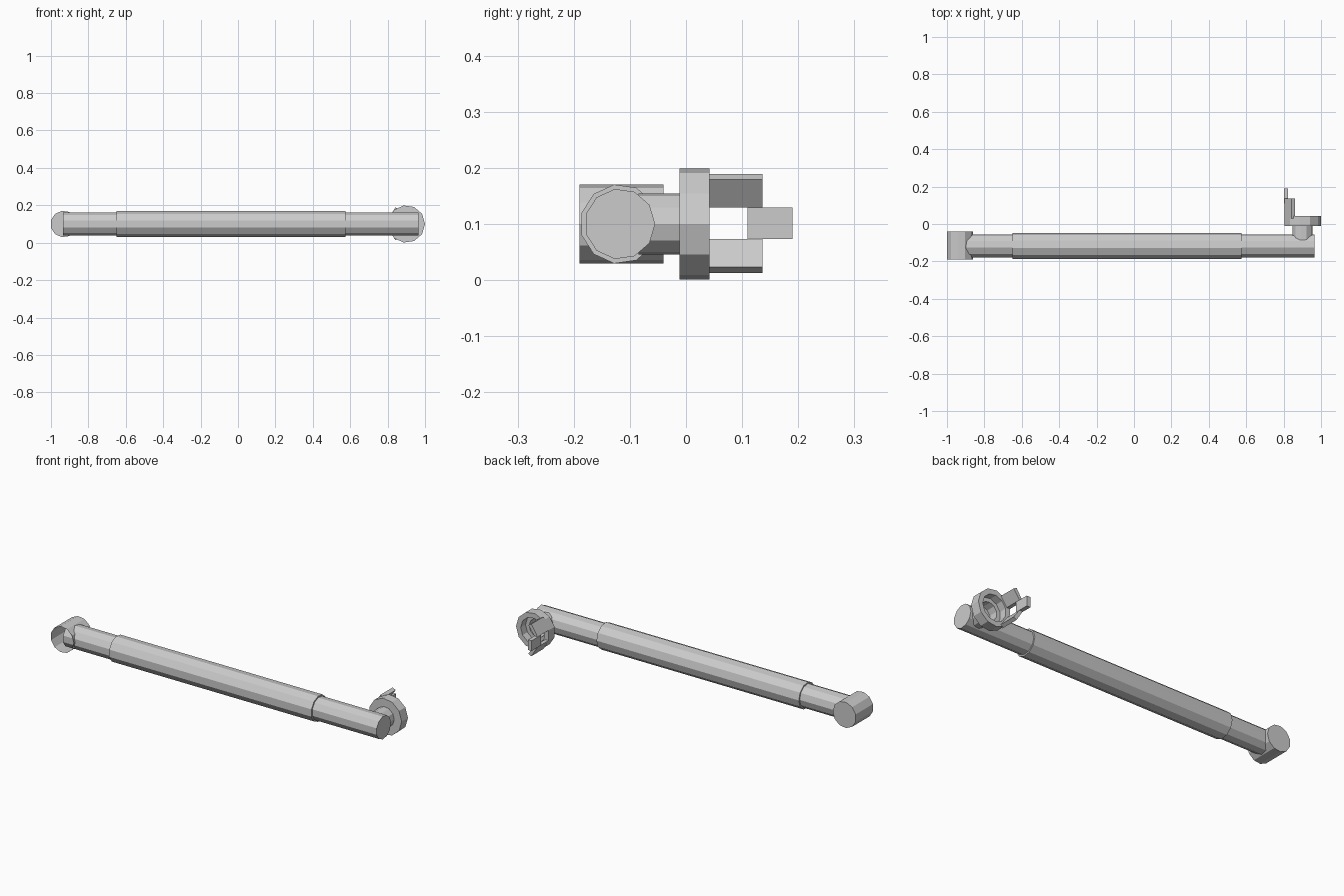
import bpy
from math import cos, sin, tau

if "Cube" in bpy.data.objects:
    bpy.data.objects.remove(bpy.data.objects["Cube"])

SIDES = 11


def make(name, verts, faces):
    me = bpy.data.meshes.new(name)
    me.from_pydata(verts, [], faces)
    me.update()
    ob = bpy.data.objects.new(name, me)
    bpy.context.collection.objects.link(ob)
    return ob


def lathe(name, axis, centre, profile, cap_first=True, cap_last=True):
    """Sweep (radius, position) rings around the x or y axis."""
    verts, faces = [], []
    for r, p in profile:
        for i in range(SIDES):
            c, s = r * cos(tau * i / SIDES), r * sin(tau * i / SIDES)
            if axis == 'X':
                verts.append((p, centre[0] + c, centre[1] + s))
            else:
                verts.append((centre[0] + c, p, centre[1] - s))
    for k in range(len(profile) - 1):
        for i in range(SIDES):
            j = (i + 1) % SIDES
            a, b = k * SIDES, (k + 1) * SIDES
            faces.append((a + i, b + i, b + j, a + j)[::-1])
    if cap_first:
        faces.append(tuple(range(SIDES))[::-1])
    if cap_last:
        n = (len(profile) - 1) * SIDES
        faces.append(tuple(range(n, n + SIDES)))
    return make(name, verts, faces)


def prism(name, pts, y0, y1):
    """Extrude an xz outline (clockwise from the front) along y."""
    n = len(pts)
    verts = [(x, y, z) for y in (y0, y1) for x, z in pts]
    faces = [tuple(range(n)), tuple(range(2 * n - 1, n - 1, -1))]
    faces += [(i, n + i, n + (i + 1) % n, (i + 1) % n) for i in range(n)]
    ob = make(name, verts, faces)
    import bmesh
    bm = bmesh.new()
    bm.from_mesh(ob.data)
    bmesh.ops.recalc_face_normals(bm, faces=bm.faces)
    bm.to_mesh(ob.data)
    bm.free()
    return ob


# Long shaft and the thicker sleeve around its middle
lathe("shaft", 'X', (-0.118, 0.1), [(0.063, -0.935), (0.063, 0.965)])
lathe("grip_sleeve", 'X', (-0.118, 0.1), [(0.071, -0.65), (0.071, 0.575)])

# Cup across the left end, open at the front
lathe("end_cup", 'Y', (-0.932, 0.1), [(0.071, -0.19), (0.071, -0.04)],
      cap_first=False)

# Neck widening into a hollow ring socket at the right end
lathe("ring_socket", 'Y', (0.9, 0.1),
      [(0.055, -0.085), (0.055, -0.012), (0.1, -0.012), (0.1, 0.042),
       (0.072, 0.042), (0.072, 0.0), (0.05, 0.0), (0.05, -0.05)])

# Pair of prongs, mirrored above and below the ring centre
outline = [(0.804, 0.129), (0.842, 0.189), (0.86, 0.179), (0.824, 0.129)]
prism("upper_prong", outline, 0.03, 0.136)
prism("lower_prong", [(x, 0.202 - z) for x, z in outline], 0.03, 0.136)

# Tip tab bridging the prongs
prism("tip_tab", [(0.802, 0.073), (0.802, 0.129), (0.824, 0.129), (0.824, 0.073)],
      0.11, 0.19)
